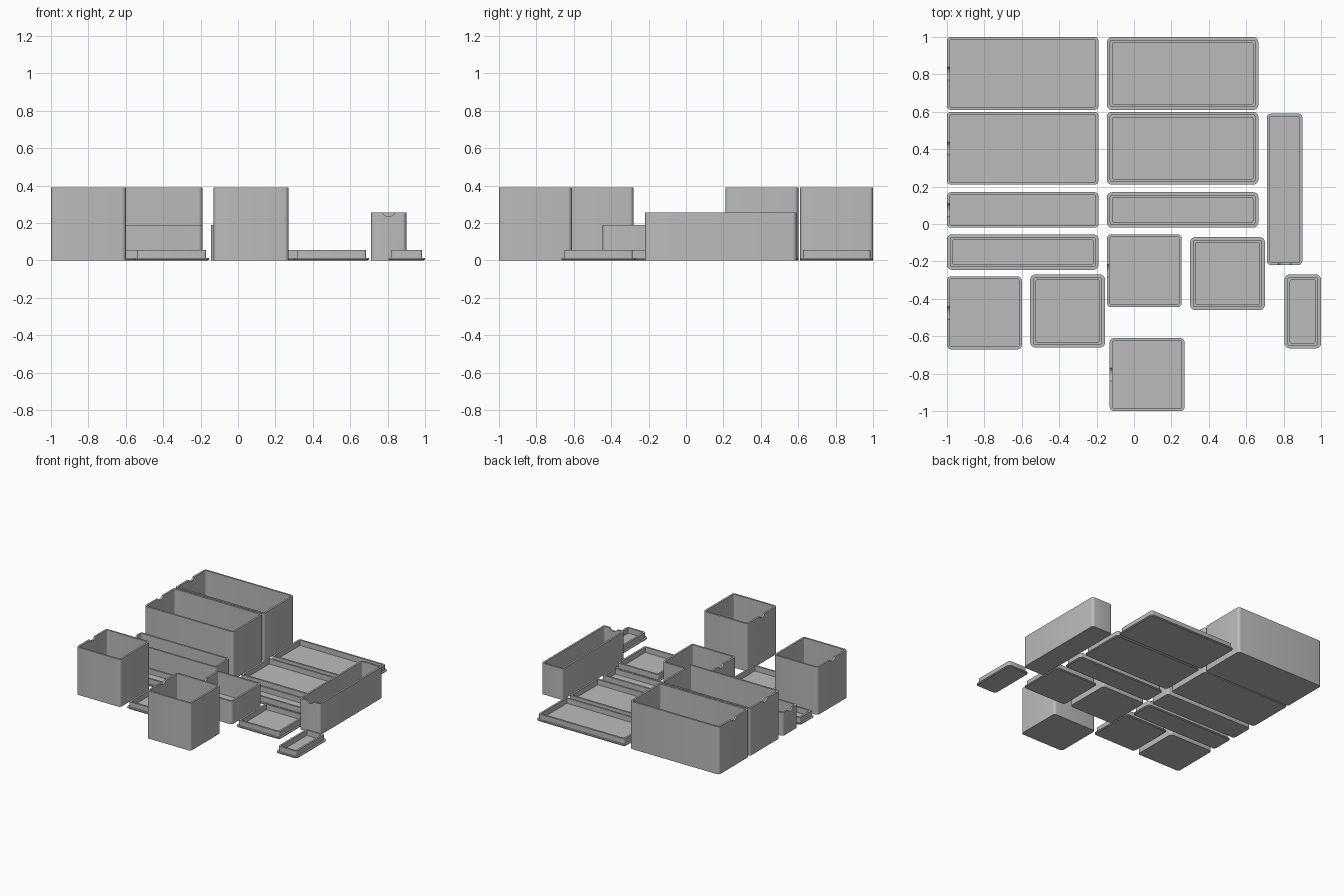
import bpy, bmesh, math

if "Cube" in bpy.data.objects:
    bpy.data.objects.remove(bpy.data.objects["Cube"])

grey = bpy.data.materials.new("plain grey")
grey.use_nodes = True
colour = (0.5, 0.5, 0.5, 1)
grey.diffuse_color = colour
grey.node_tree.nodes["Principled BSDF"].inputs["Base Color"].default_value = colour


def rounded_ring(bm, x0, x1, y0, y1, inset, z, radius, steps=5):
    """Ring of vertices around a rounded rectangle."""
    r = max(radius - inset, 0.006)
    xa, xb = x0 + inset + r, x1 - inset - r
    ya, yb = y0 + inset + r, y1 - inset - r
    ring = []
    for k, (cx, cy) in enumerate([(xb, yb), (xa, yb), (xa, ya), (xb, ya)]):
        for i in range(steps + 1):
            a = (k + i / steps) * math.pi / 2
            ring.append(bm.verts.new((cx + r * math.cos(a), cy + r * math.sin(a), z)))
    return ring


def loft(name, rect, profile, radius):
    """Skin a chain of (inset, height) rings, closed at both ends."""
    bm = bmesh.new()
    rings = [rounded_ring(bm, *rect, inset, z, radius) for inset, z in profile]
    for a, b in zip(rings, rings[1:]):
        for i in range(len(a)):
            j = (i + 1) % len(a)
            bm.faces.new((a[i], a[j], b[j], b[i]))
    bm.faces.new(list(reversed(rings[0])))
    bm.faces.new(rings[-1])
    mesh = bpy.data.meshes.new(name)
    bm.to_mesh(mesh)
    bm.free()
    mesh.materials.append(grey)
    obj = bpy.data.objects.new(name, mesh)
    bpy.context.collection.objects.link(obj)
    return obj


def smooth(obj):
    bpy.ops.object.select_all(action="DESELECT")
    obj.select_set(True)
    bpy.context.view_layer.objects.active = obj
    bpy.ops.object.shade_smooth_by_angle(angle=math.radians(30))


def make_box(name, rect, height, notch_front=False):
    """Open box with a shallow finger notch in one end wall."""
    wall, floor = 0.015, 0.014
    obj = loft(name, rect, [(0, 0), (0, height), (wall, height), (wall, floor)], 0.022)
    x0, x1, y0, y1 = rect
    rise, radius = 0.02, 0.04
    if notch_front:
        place, turn = ((x0 + x1) / 2, y0, height + rise), (math.pi / 2, 0, 0)
    else:
        place, turn = (x0, (y0 + y1) / 2, height + rise), (0, math.pi / 2, 0)
    bpy.ops.mesh.primitive_cylinder_add(vertices=24, radius=radius, depth=0.06,
                                        location=place, rotation=turn)
    cutter = bpy.context.object
    cutter.name = "notch_cutter"
    cutter.hide_render = True
    cutter.data.materials.append(grey)
    mod = obj.modifiers.new("notch", "BOOLEAN")
    mod.operation, mod.solver, mod.object = "DIFFERENCE", "EXACT", cutter
    bpy.ops.object.select_all(action="DESELECT")
    obj.select_set(True)
    bpy.context.view_layer.objects.active = obj
    bpy.ops.object.modifier_apply(modifier=mod.name)
    bpy.data.objects.remove(cutter)
    smooth(obj)


def make_lid(name, rect):
    """Upturned lid: thin flange with a raised inner rim."""
    smooth(loft(name, rect, [(0.006, 0), (0, 0.005), (0, 0.012), (0.015, 0.012),
                             (0.015, 0.055), (0.03, 0.055), (0.03, 0.012)], 0.028))


# Boxes
left_x, right_x = (-1, -0.19), (-0.145, 0.665)
make_box("back_large_box", (*left_x, 0.61, 1), 0.39)
make_box("middle_large_box", (*left_x, 0.21, 0.6), 0.39)
make_box("low_long_box", (*left_x, -0.02, 0.17), 0.19)
make_box("side_long_box", (0.71, 0.9, -0.22, 0.59), 0.255, notch_front=True)
make_box("left_square_box", (-1, -0.6, -0.67, -0.28), 0.39)
make_box("front_square_box", (-0.13, 0.27, -1, -0.61), 0.39)
make_box("low_square_box", (-0.145, 0.255, -0.445, -0.055), 0.19)

# Lids
make_lid("back_large_lid", (*right_x, 0.61, 1))
make_lid("middle_large_lid", (*right_x, 0.21, 0.6))
make_lid("long_lid", (*right_x, -0.02, 0.17))
make_lid("side_long_lid", (*left_x, -0.245, -0.055))
make_lid("left_square_lid", (-0.555, -0.155, -0.66, -0.27))
make_lid("right_square_lid", (0.3, 0.7, -0.46, -0.07))
make_lid("small_lid", (0.805, 1, -0.665, -0.27))
